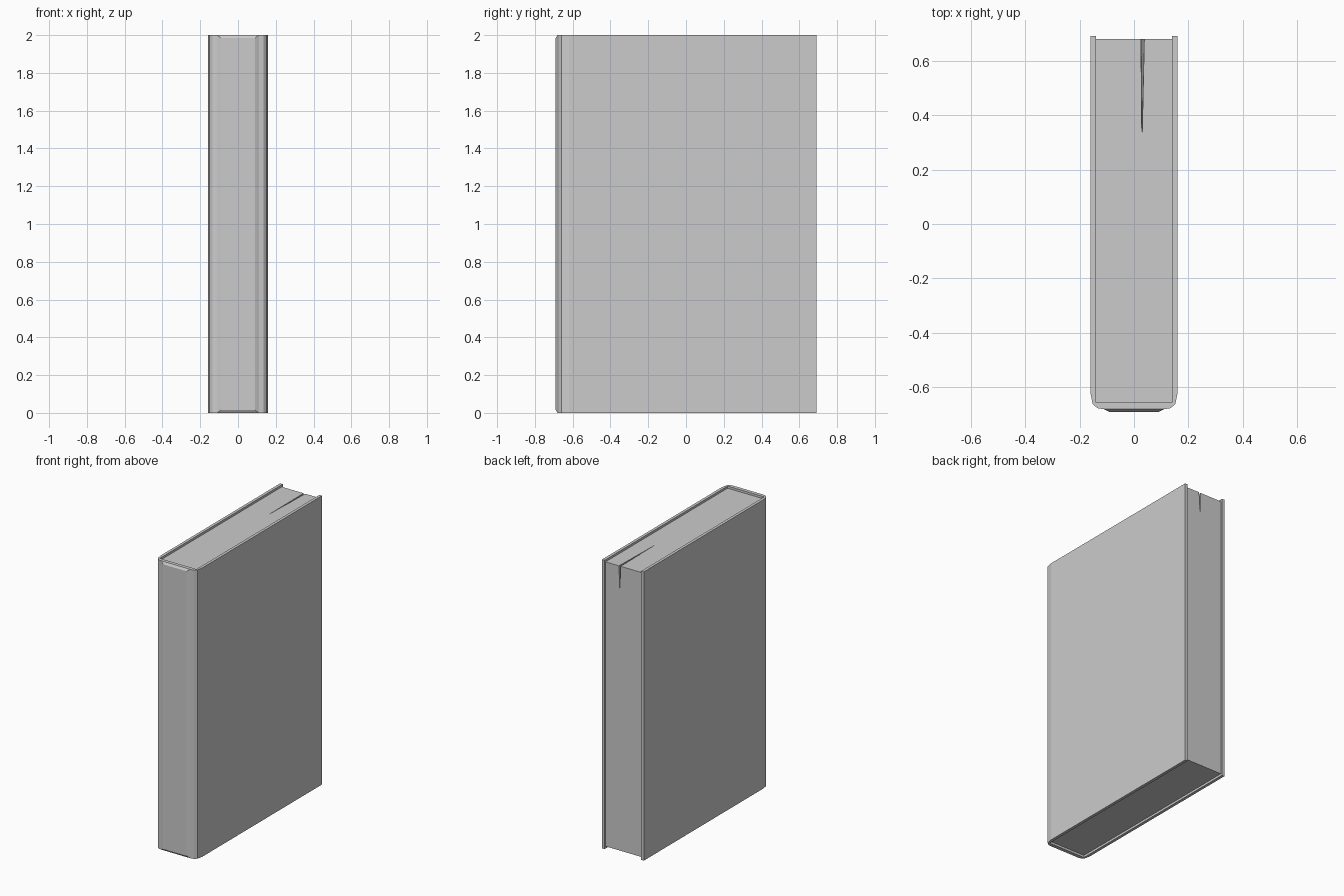
import bpy, bmesh

if "Cube" in bpy.data.objects:
    bpy.data.objects.remove(bpy.data.objects["Cube"])


def make_object(name, bm):
    bmesh.ops.recalc_face_normals(bm, faces=bm.faces)
    mesh = bpy.data.meshes.new(name)
    bm.to_mesh(mesh)
    bm.free()
    obj = bpy.data.objects.new(name, mesh)
    bpy.context.collection.objects.link(obj)
    return obj


def box(name, lo, hi):
    bm = bmesh.new()
    bmesh.ops.create_cube(bm, size=1)
    for v in bm.verts:
        v.co = [lo[i] if v.co[i] < 0 else hi[i] for i in range(3)]
    return make_object(name, bm)


# Cover: half of a U-shaped outline, mirrored and extruded upward
half = [(0.14, -0.655), (0.14, 0.69), (0.16, 0.69), (0.16, -0.62),
        (0.152, -0.66), (0.135, -0.676), (0.11, -0.68)]
outline = half + [(-x, y) for x, y in reversed(half)]
bm = bmesh.new()
face = bm.faces.new([bm.verts.new((x, y, 0)) for x, y in outline])
ext = bmesh.ops.extrude_face_region(bm, geom=[face])
top = [g for g in ext["geom"] if isinstance(g, bmesh.types.BMVert)]
bmesh.ops.translate(bm, vec=(0, 0, 2), verts=top)
make_object("cover", bm)

# Raised spine panel with chamfered border
panel = box("spine_panel", (-0.11, -0.69, 0), (0.11, -0.68, 2))
for v in panel.data.vertices:
    if v.co.y < -0.685:
        v.co.x *= 0.09 / 0.11
        v.co.z = 1 + (v.co.z - 1) * 0.985

# Page block, slightly recessed at top and bottom
pages = box("pages", (-0.14, -0.655, 0.015), (0.14, 0.68, 1.985))

# Tapered gap between the pages at the top rear corner
bm = bmesh.new()
a, b, c, d = [bm.verts.new(p) for p in
              [(0.025, 0.70, 2.0), (0.039, 0.70, 2.0),
               (0.029, 0.25, 2.0), (0.03, 0.70, 1.79)]]
for tri in [(a, b, c), (a, b, d), (b, c, d), (a, c, d)]:
    bm.faces.new(tri)
cutter = make_object("page_gap_cutter", bm)
cutter.hide_render = True
cutter.hide_viewport = True
cut = pages.modifiers.new("page_gap", 'BOOLEAN')
cut.operation = 'DIFFERENCE'
cut.solver = 'EXACT'
cut.object = cutter
